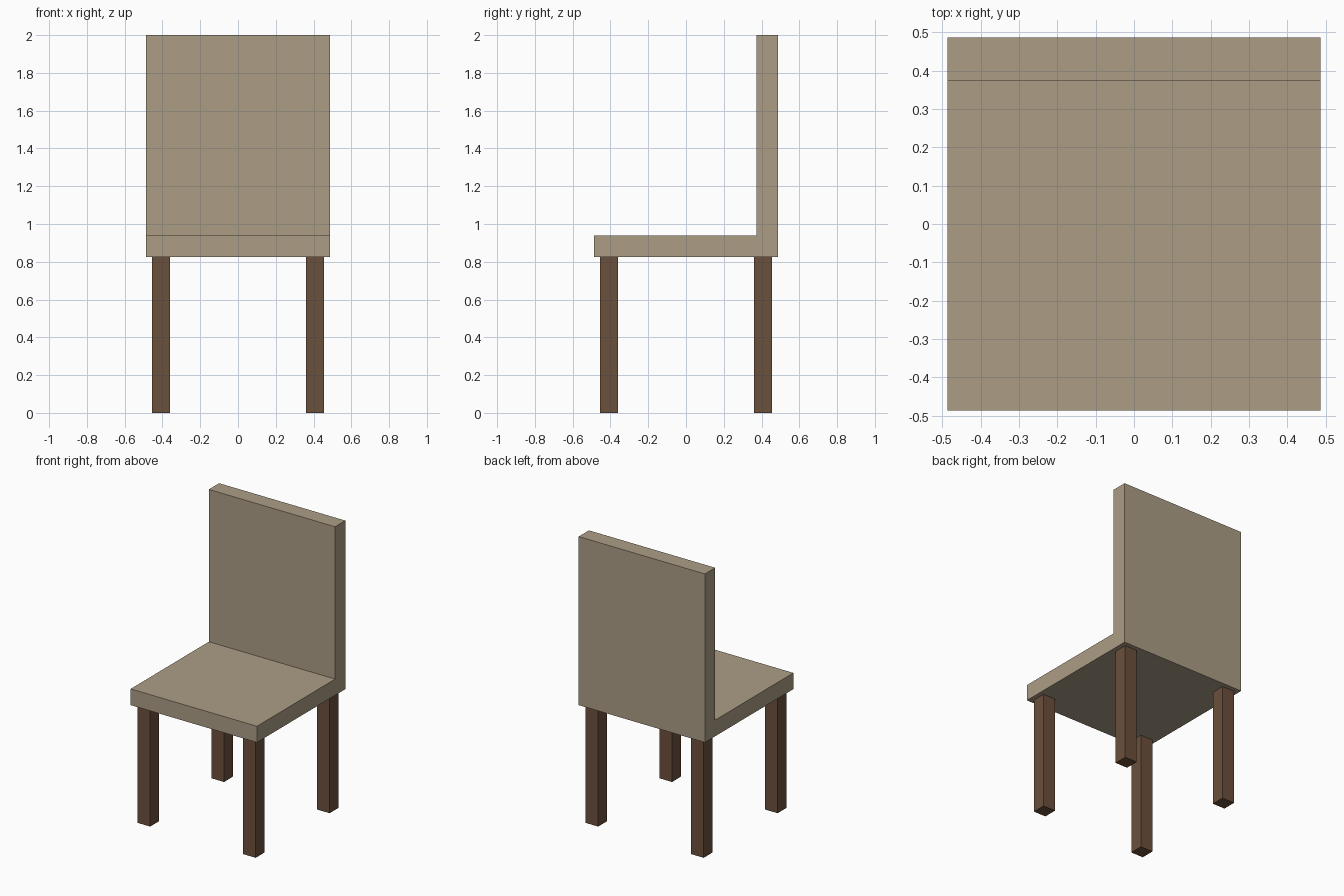
import bpy, bmesh

if "Cube" in bpy.data.objects:
    bpy.data.objects.remove(bpy.data.objects["Cube"])


def material(name, color):
    m = bpy.data.materials.new(name)
    m.diffuse_color = (*color, 1.0)
    m.use_nodes = True
    m.node_tree.nodes["Principled BSDF"].inputs["Base Color"].default_value = m.diffuse_color
    return m


def add_object(name, bm, mat):
    bmesh.ops.recalc_face_normals(bm, faces=bm.faces)
    me = bpy.data.meshes.new(name)
    bm.to_mesh(me)
    bm.free()
    me.materials.append(mat)
    ob = bpy.data.objects.new(name, me)
    bpy.context.collection.objects.link(ob)
    return ob


upholstery = material("beige upholstery", (0.413, 0.337, 0.238))
wood = material("brown wood", (0.147, 0.080, 0.045))

HALF = 0.487                    # half width and half depth
SEAT_Z, SEAT_TOP = 0.825, 0.938
BACK_Y = 0.374                  # front face of the backrest
LEG_POS, LEG_W = 0.407, 0.096

# Seat and backrest: one L-shaped side profile, extruded across the width
profile = [(-HALF, SEAT_Z), (HALF, SEAT_Z), (HALF, 2.0),
           (BACK_Y, 2.0), (BACK_Y, SEAT_TOP), (-HALF, SEAT_TOP)]
bm = bmesh.new()
face = bm.faces.new([bm.verts.new((-HALF, y, z)) for y, z in profile])
ext = bmesh.ops.extrude_face_region(bm, geom=[face])
bmesh.ops.translate(bm, vec=(2 * HALF, 0, 0),
                    verts=[g for g in ext["geom"] if isinstance(g, bmesh.types.BMVert)])
add_object("seat_and_backrest", bm, upholstery)

# Four square legs
for y_name, sy in (("front", -1), ("back", 1)):
    for x_name, sx in (("left", -1), ("right", 1)):
        bm = bmesh.new()
        bmesh.ops.create_cube(bm, size=1)
        bmesh.ops.scale(bm, vec=(LEG_W, LEG_W, SEAT_Z), verts=bm.verts)
        leg = add_object(f"{y_name}_{x_name}_leg", bm, wood)
        leg.location = (sx * LEG_POS, sy * LEG_POS, SEAT_Z / 2)
